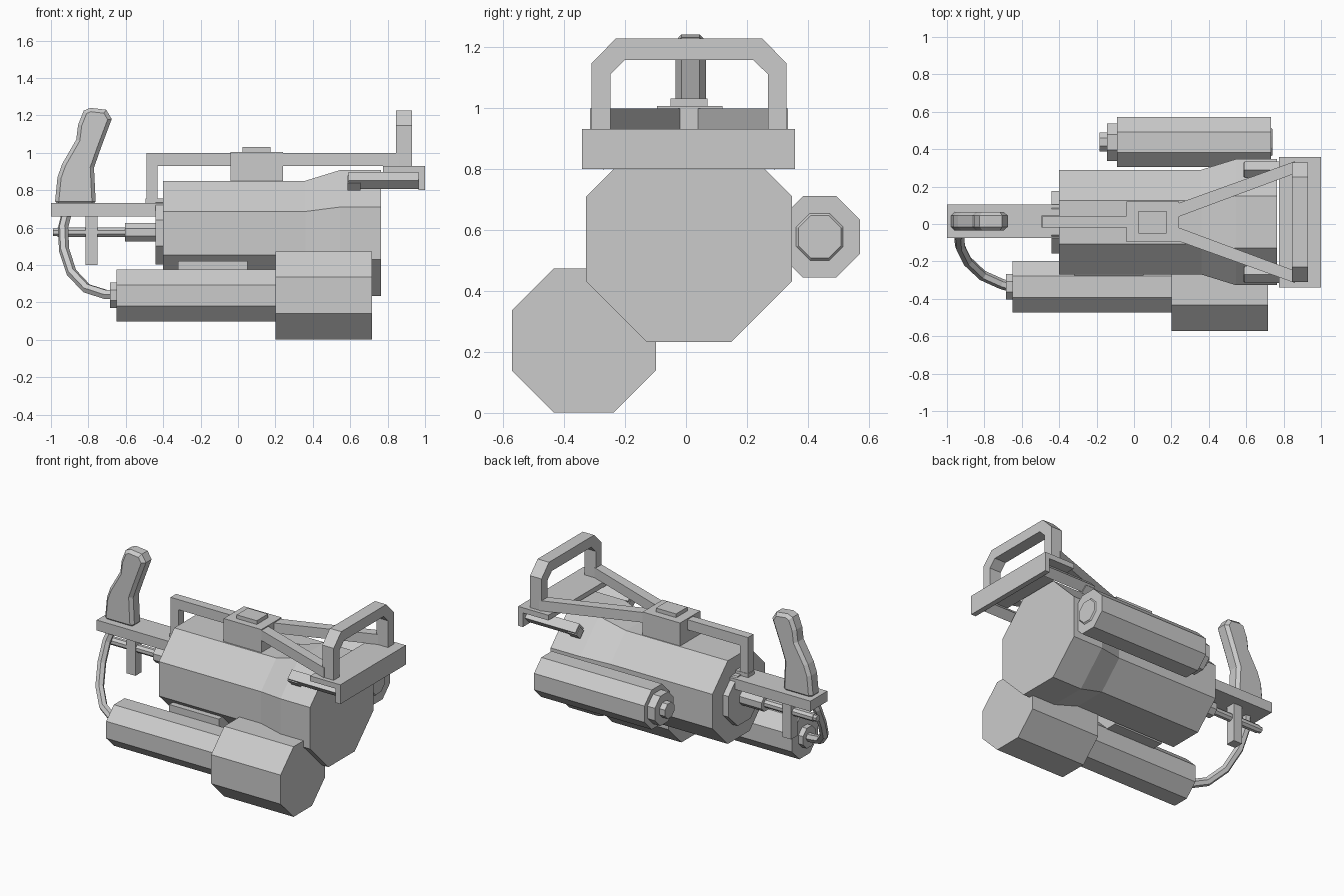
import bpy, bmesh, math
from mathutils import Matrix, Vector

if "Cube" in bpy.data.objects:
    bpy.data.objects.remove(bpy.data.objects["Cube"])

grey = bpy.data.materials.new("plain grey")
grey.use_nodes = True
grey.diffuse_color = (0.6, 0.6, 0.6, 1)
grey.node_tree.nodes["Principled BSDF"].inputs["Base Color"].default_value = (0.6, 0.6, 0.6, 1)

MID = 0.01    # y of the main axis


def finish(name, bm):
    bmesh.ops.recalc_face_normals(bm, faces=bm.faces)
    mesh = bpy.data.meshes.new(name)
    bm.to_mesh(mesh)
    bm.free()
    mesh.materials.append(grey)
    obj = bpy.data.objects.new(name, mesh)
    bpy.context.collection.objects.link(obj)
    return obj


def octagon_solid(name, y, z, stations):
    """Eight-sided solid along x; stations are (x, half width across flats)."""
    bm = bmesh.new()
    rings = []
    for x, half in stations:
        r = half / math.cos(math.pi / 8)
        angles = [(k + 0.5) * math.pi / 4 for k in range(8)]
        rings.append([bm.verts.new((x, y + r * math.cos(a), z + r * math.sin(a))) for a in angles])
    for a, b in zip(rings, rings[1:]):
        for k in range(8):
            n = (k + 1) % 8
            bm.faces.new((a[k], a[n], b[n], b[k]))
    bm.faces.new(rings[0])
    bm.faces.new(rings[-1])
    return finish(name, bm)


def prism(name, points, axis, lo, hi):
    """Extrude a flat profile along the x, y or z axis."""
    place = {"x": lambda p, d: (d, *p),
             "y": lambda p, d: (p[0], d, p[1]),
             "z": lambda p, d: (*p, d)}[axis]
    bm = bmesh.new()
    face = bm.faces.new([bm.verts.new(place(p, lo)) for p in points])
    ext = bmesh.ops.extrude_face_region(bm, geom=[face])
    move = Vector(place((0, 0), hi - lo))
    bmesh.ops.translate(bm, vec=move, verts=[v for v in ext["geom"] if isinstance(v, bmesh.types.BMVert)])
    return finish(name, bm)


def box(name, x, y, z):
    return prism(name, [(x[0], y[0]), (x[1], y[0]), (x[1], y[1]), (x[0], y[1])], "z", *z)


# Main body with flared front and stepped rear collar
octagon_solid("main_body", MID, 0.57, [
    (-0.44, 0.167), (-0.4, 0.167), (-0.4, 0.28), (0.36, 0.28), (0.545, 0.337), (0.765, 0.337)])

# Lower tank with wide front drum and rear cap
octagon_solid("lower_tank", -0.335, 0.237, [
    (-0.685, 0.068), (-0.65, 0.068), (-0.65, 0.138), (0.2, 0.138), (0.2, 0.236), (0.717, 0.236)])
box("tank_bracket", (-0.32, 0.05), (-0.275, -0.12), (0.29, 0.42))

# Side canister with stepped valve and front disc
octagon_solid("side_canister", 0.438, 0.577, [
    (-0.185, 0.05), (-0.145, 0.05), (-0.145, 0.1), (-0.09, 0.1), (-0.09, 0.133),
    (0.732, 0.133), (0.732, 0.077), (0.74, 0.07)])

# Rear rod
octagon_solid("rear_rod", MID, 0.575, [
    (-0.99, 0.02), (-0.965, 0.02), (-0.965, 0.025), (-0.605, 0.025), (-0.605, 0.05), (-0.43, 0.05)])

# Rear plate, rail foot and trigger post
box("rear_plate", (-1, -0.4), (-0.075, 0.105), (0.66, 0.73))
box("rail_foot", (-0.495, -0.395), (-0.02, 0.045), (0.73, 0.755))
box("trigger_post", (-0.815, -0.75), (-0.02, 0.045), (0.4, 0.67))

# Curved rear grip with chamfered edges
grip = prism("rear_grip", [
    (-0.98, 0.72), (-0.965, 0.87), (-0.94, 0.94), (-0.865, 1.07), (-0.855, 1.15), (-0.825, 1.225),
    (-0.79, 1.24), (-0.705, 1.23), (-0.675, 1.18), (-0.735, 1.02), (-0.77, 0.92), (-0.76, 0.72)],
    "y", -0.035, 0.065)
bevel = grip.modifiers.new("chamfer", "BEVEL")
bevel.width = 0.02
bevel.segments = 1
bevel.limit_method = "ANGLE"
bevel.angle_limit = math.radians(60)

# Hose from the tank cap up to the rear plate
curve = bpy.data.curves.new("hose", "CURVE")
curve.dimensions = "3D"
curve.bevel_depth = 0.028
curve.bevel_resolution = 1
curve.use_fill_caps = True
path = [(-0.66, -0.335, 0.24), (-0.71, -0.32, 0.243), (-0.81, -0.275, 0.275), (-0.89, -0.2, 0.36),
        (-0.93, -0.12, 0.48), (-0.935, -0.06, 0.6), (-0.915, -0.03, 0.68)]
spline = curve.splines.new("POLY")
spline.points.add(len(path) - 1)
for point, co in zip(spline.points, path):
    point.co = (*co, 1)
curve.materials.append(grey)
hose = bpy.data.objects.new("hose", curve)
bpy.context.collection.objects.link(hose)
bpy.context.view_layer.objects.active = hose
hose.select_set(True)
bpy.ops.object.convert(target="MESH")
for poly in hose.data.polygons:
    poly.use_smooth = False

# Top rail with rear leg, centre block and cap
prism("top_rail", [(-0.49, 0.74), (-0.43, 0.74), (-0.43, 0.93), (0.0, 0.93), (0.0, 0.998), (-0.49, 0.998)],
      "y", -0.018, 0.042)
box("rail_block", (-0.04, 0.24), (-0.095, 0.12), (0.83, 1.005))
box("block_cap", (0.025, 0.175), (-0.05, 0.07), (1.005, 1.03))

# Front hoop handle
outer = [(0.32, 0.92), (0.32, 1.145), (0.24, 1.227)]
inner = [(0.258, 0.92), (0.258, 1.11), (0.21, 1.157)]
half = outer + [(-y, z) for y, z in reversed(outer)]
hole = inner + [(-y, z) for y, z in reversed(inner)]
prism("front_hoop", [(MID + y, z) for y, z in half + hole[::-1]], "x", 0.845, 0.93)

# Front shelf and downturned lip
box("front_shelf", (0.775, 0.98), (-0.34, 0.357), (0.895, 0.93))
box("front_lip", (0.965, 1), (-0.34, 0.357), (0.8, 0.93))

for side, s in (("left", 1), ("right", -1)):
    # Splayed bar from the block to the hoop
    bar = [(0.22, 0.095), (0.86, 0.325), (0.86, 0.26), (0.22, 0.022)]
    prism(side + "_splayed_bar", [(x, MID + s * y) for x, y in bar], "z", 0.93, 0.998)
    # Side arm under the shelf, lying on edge against the body, with a hooked tip
    for part, x, r, drop in (("_arm", (0.59, 0.97), 0.045, 0), ("_arm_tip", (0.585, 0.655), 0.04, 0.015)):
        y, z = MID + s * 0.28, 0.852 - drop
        diamond = [(y - r, z), (y, z + r), (y + r, z), (y, z - r)]
        prism(side + part, diamond, "x", *x)
